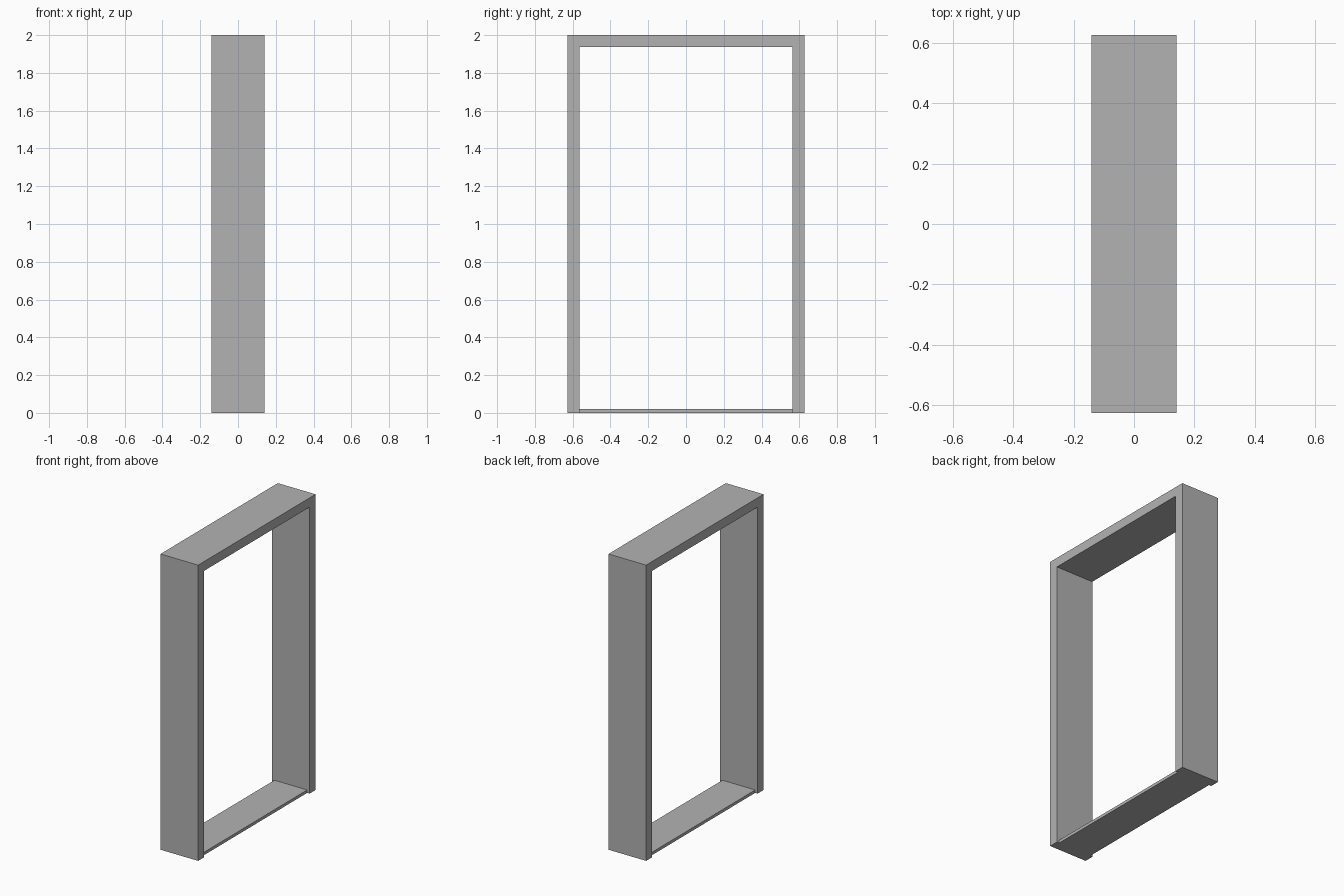
import bpy
import bmesh

cube = bpy.data.objects.get("Cube")
if cube:
    bpy.data.objects.remove(cube, do_unlink=True)

HALF_DEPTH = 0.141      # half size along x
HALF_WIDTH = 0.627      # half size along y
HEIGHT = 2.0
BOARD = 0.063           # thickness of jambs and head
SILL_HEIGHT = 0.02
SILL_INSET = 0.018      # sill sits back from both frame faces

grey = bpy.data.materials.new("plain_grey")
grey.use_nodes = True
colour = (0.448, 0.448, 0.448, 1)
grey.diffuse_color = colour
grey.node_tree.nodes["Principled BSDF"].inputs["Base Color"].default_value = colour


def extrude_profile(name, profile, half_depth):
    """Extrude a closed (y, z) outline symmetrically along x."""
    bm = bmesh.new()
    face = bm.faces.new([bm.verts.new((-half_depth, y, z)) for y, z in profile])
    result = bmesh.ops.extrude_face_region(bm, geom=[face])
    moved = [v for v in result["geom"] if isinstance(v, bmesh.types.BMVert)]
    bmesh.ops.translate(bm, verts=moved, vec=(2 * half_depth, 0, 0))
    bmesh.ops.recalc_face_normals(bm, faces=bm.faces)
    mesh = bpy.data.meshes.new(name)
    bm.to_mesh(mesh)
    bm.free()
    mesh.materials.append(grey)
    obj = bpy.data.objects.new(name, mesh)
    bpy.context.collection.objects.link(obj)
    return obj


# Jambs and head as one upside-down U
inner = HALF_WIDTH - BOARD
half = [(HALF_WIDTH, 0), (HALF_WIDTH, HEIGHT)]
opening = [(inner, HEIGHT - BOARD), (inner, 0)]
outline = half + [(-y, z) for y, z in reversed(half)]
outline += [(-y, z) for y, z in reversed(opening)] + opening
extrude_profile("door_frame", outline, HALF_DEPTH)

# Thin sill between the jambs
sill = [(-inner, 0), (inner, 0), (inner, SILL_HEIGHT), (-inner, SILL_HEIGHT)]
extrude_profile("door_sill", sill, HALF_DEPTH - SILL_INSET)
